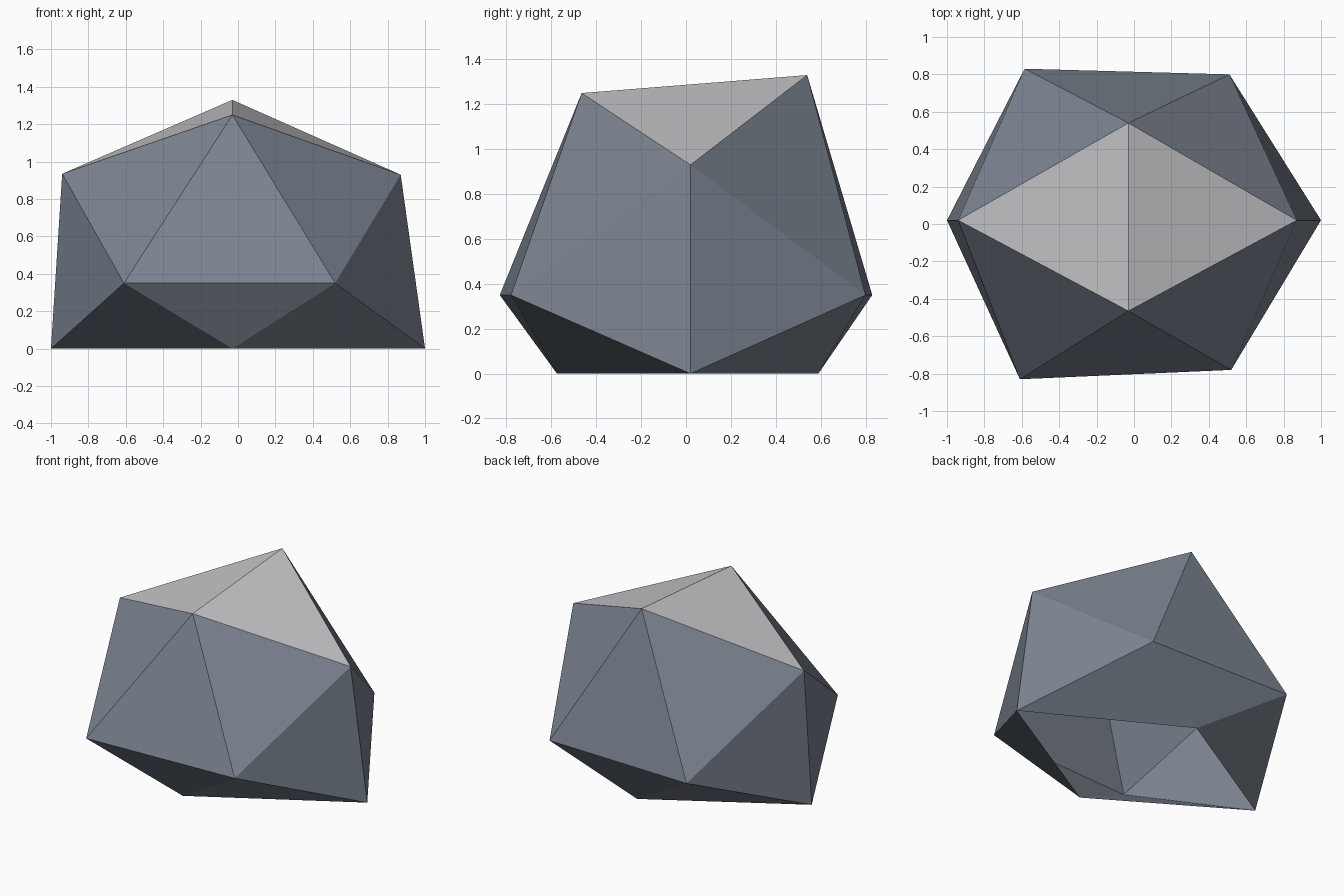
import bpy
import bmesh

if "Cube" in bpy.data.objects:
    bpy.data.objects.remove(bpy.data.objects["Cube"])


def flat_material(name, color):
    mat = bpy.data.materials.new(name)
    mat.diffuse_color = (*color, 1.0)
    mat.use_nodes = True
    mat.node_tree.nodes["Principled BSDF"].inputs["Base Color"].default_value = mat.diffuse_color
    return mat


# Corners of the faceted boulder, a slightly irregular icosahedron
corners = [
    (-0.03, -0.465, 1.25), (-0.03, 0.54, 1.33),      # top ridge
    (-0.94, 0.02, 0.935), (0.87, 0.02, 0.93),        # shoulders
    (-0.61, -0.83, 0.35), (0.52, -0.78, 0.35),       # front waist
    (-0.585, 0.83, 0.35), (0.51, 0.80, 0.35),        # back waist
    (-1.0, 0.02, 0.0), (1.0, 0.02, 0.0),             # side feet
    (-0.03, -0.575, 0.0), (-0.03, 0.59, 0.0),        # front and back feet
]

# Wrap the corners in flat facets
bm = bmesh.new()
for co in corners:
    bm.verts.new(co)
bmesh.ops.convex_hull(bm, input=bm.verts[:])
bmesh.ops.recalc_face_normals(bm, faces=bm.faces[:])
bm.normal_update()

# Open underside
base = [f for f in bm.faces if f.normal.z < -0.98]
bmesh.ops.delete(bm, geom=base, context='FACES_ONLY')
loose = [e for e in bm.edges if not e.link_faces]
bmesh.ops.delete(bm, geom=loose, context='EDGES')

# Pale cap on the upward facets, slate elsewhere
for f in bm.faces:
    f.material_index = 1 if f.normal.z > 0.8 else 0
    f.smooth = False

mesh = bpy.data.meshes.new("boulder")
bm.to_mesh(mesh)
bm.free()
mesh.materials.append(flat_material("slate grey", (0.20, 0.23, 0.28)))
mesh.materials.append(flat_material("pale grey", (0.58, 0.58, 0.60)))
bpy.context.collection.objects.link(bpy.data.objects.new("boulder", mesh))
